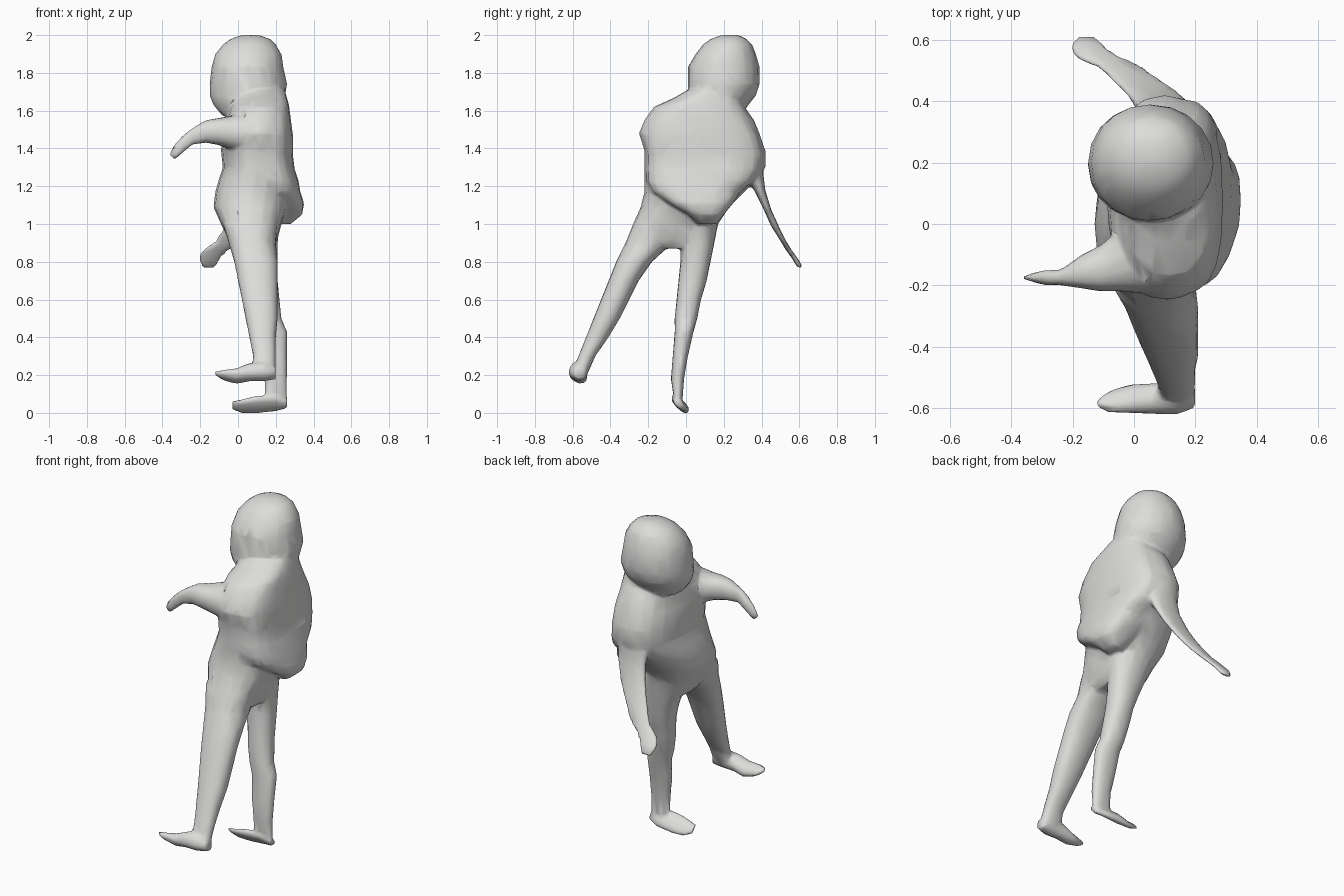
import bpy
import bmesh
from math import sin, cos, pi, radians, copysign
from mathutils import Vector

SIDES = 20          # points around every cross-section
CENTIMETRE = 0.01   # the ring tables below are in hundredths of a unit
ROUND = 0.97        # section exponents: lower is boxier
OVAL = 0.88
BOXY = 0.72

if "Cube" in bpy.data.objects:
    bpy.data.objects.remove(bpy.data.objects["Cube"], do_unlink=True)


def make_material(name, colour):
    material = bpy.data.materials.new(name)
    material.use_nodes = True
    material.diffuse_color = colour
    shader = material.node_tree.nodes["Principled BSDF"]
    shader.inputs["Base Color"].default_value = colour
    shader.inputs["Roughness"].default_value = 0.8
    return material


def soften(value, exponent):
    """Push a sine or cosine outwards for a fuller cross-section."""
    return copysign(abs(value) ** exponent, value)


def ring_point(axis, roll, exponent, ring, angle):
    """One point of a rounded section given by its extents on two axes."""
    position, a_low, a_high, b_low, b_high = ring
    a = soften(cos(angle), exponent) * (a_high - a_low) / 2
    b = soften(sin(angle), exponent) * (b_high - b_low) / 2
    turned_a = a * cos(roll) - b * sin(roll) + (a_low + a_high) / 2
    turned_b = a * sin(roll) + b * cos(roll) + (b_low + b_high) / 2
    if axis == "Z":
        point = Vector((turned_a, turned_b, position))
    else:
        point = Vector((position, turned_a, turned_b))
    return point * CENTIMETRE


def add_loft(bm, axis, roll, exponent, rings):
    """Skin a closed tube through the rings and cap both ends."""
    angles = [2 * pi * i / SIDES for i in range(SIDES)]
    loops = []
    for ring in rings:
        loops.append([bm.verts.new(ring_point(axis, roll, exponent, ring, angle))
                      for angle in angles])
    faces = [bm.faces.new(loops[0]), bm.faces.new(loops[-1])]
    for lower, upper in zip(loops, loops[1:]):
        for i in range(SIDES):
            j = (i + 1) % SIDES
            faces.append(bm.faces.new((lower[i], lower[j], upper[j], upper[i])))
    bmesh.ops.recalc_face_normals(bm, faces=faces)


# Upright rings: height, x from, x to, y from, y to
head = [
    (200, 2, 11, 19, 28), (198, -4, 17, 13, 32), (195, -8, 20, 9, 35),
    (190, -12, 23, 5, 37), (183, -14, 24, 1, 39), (174, -15, 26, 1, 39),
    (168, -15, 25, 1, 37), (163, -13, 23, 2, 33), (157, -8, 20, 4, 29),
]
torso = [
    (171, 2, 24, 1, 25), (167, -1, 25, -6, 30), (162, -4, 27, -17, 31),
    (155, -6, 28, -22, 36), (148, -8, 29, -25, 39), (139, -9, 29, -22, 42),
    (130, -8, 28, -22, 42), (124, -10, 28, -22, 38), (117, -12, 27, -22, 31),
    (109, -13, 26, -24, 23), (100, -9, 23, -28, 17), (92, -5, 21, -28, 15),
    (87, -1, 18, -18, 13),
]
# Back of the garment, flowing from the shoulders to a low hanging point
back_panel = [
    (170, 4, 25, 3, 27), (163, 1, 27, -13, 30), (155, 0, 28, -20, 34),
    (147, 0, 29, -23, 38), (137, 0, 29, -21, 41), (129, 0, 30, -21, 40),
    (123, 2, 32, -21, 36), (117, 5, 33, -18, 29), (111, 9, 35, -10, 25),
    (105, 15, 34, 1, 20), (100, 20, 28, 6, 16),
]
right_leg = [
    (100, -8, 21, -28, -2), (90, -5, 20, -32, -7), (80, -2, 21, -37, -18),
    (70, 0, 21, -41, -25), (60, 2, 21, -45, -30), (50, 4, 21, -49, -35),
    (40, 6, 20, -53, -41), (30, 8, 20, -57, -48), (21, 7, 20, -60, -52),
]
left_leg = [
    (100, -5, 22, -8, 17), (90, -1, 21, -3, 15), (80, 3, 21, -3, 13),
    (70, 6, 21, -4, 11), (60, 7, 22, -5, 8), (50, 9, 23, -6, 6),
    (43, 11, 26, -6, 4), (30, 12, 26, -7, 1), (18, 14, 26, -8, -1),
    (5, 14, 26, -6, -2),
]
left_arm = [
    (134, 0, 21, 25, 41), (126, 0, 20, 31, 41), (118, 0, 18, 36, 42),
    (108, -3, 14, 41, 45), (99, -7, 8, 45, 49), (91, -12, 2, 50, 53),
    (86, -19, -5, 53, 56), (82, -21, -9, 56, 59), (77, -19, -12, 59, 62),
]
# Sideways rings: x, y from, y to, z from, z to
right_arm = [
    (8, -23, 4, 137, 159), (-5, -22, -2, 140, 157), (-11, -22, -7, 142, 156),
    (-17, -21, -10, 143, 155), (-24, -20, -15, 142, 151),
    (-29, -20, -15, 138, 147), (-33, -19, -16, 134, 143),
    (-36, -18, -17, 135, 139),
]
right_foot = [
    (20, -60, -53, 18, 24), (14, -62, -52, 17, 27), (6, -62, -52, 17, 26),
    (-1, -62, -52, 16, 23), (-8, -62, -54, 18, 22), (-12, -60, -57, 20, 22),
]
left_foot = [
    (26, -7, -1, 3, 7), (20, -9, 2, 3, 7), (10, -9, 3, 2, 7),
    (2, -8, 2, 2, 5), (-3, -6, 0, 3, 5),
]

# Every part with its lofting axis, section roll and section exponent
parts = [
    ("Z", 0, ROUND, head),
    ("Z", 0, OVAL, torso),
    ("Z", 0, BOXY, back_panel),
    ("Z", 0, OVAL, right_leg),
    ("Z", 0, OVAL, left_leg),
    ("Z", 0, OVAL, left_arm),
    ("X", 0, OVAL, right_arm),
    ("X", radians(-30), OVAL, right_foot),
    ("X", radians(-45), OVAL, left_foot),
]

bm = bmesh.new()
for axis, roll, exponent, rings in parts:
    add_loft(bm, axis, roll, exponent, rings)
mesh = bpy.data.meshes.new("figure_body")
bm.to_mesh(mesh)
bm.free()
mesh.shade_smooth()
mesh.materials.append(make_material("light grey", (0.72, 0.72, 0.71, 1)))
body = bpy.data.objects.new("figure_body", mesh)
bpy.context.collection.objects.link(body)

# Fuse the overlapping parts into one skin, blend the joins, thin the mesh
fuse = body.modifiers.new("fuse", "REMESH")
fuse.mode = "VOXEL"
fuse.voxel_size = 0.01
fuse.use_smooth_shade = True
blend = body.modifiers.new("blend", "SMOOTH")
blend.factor = 0.5
blend.iterations = 4
thin = body.modifiers.new("thin", "DECIMATE")
thin.ratio = 0.05
